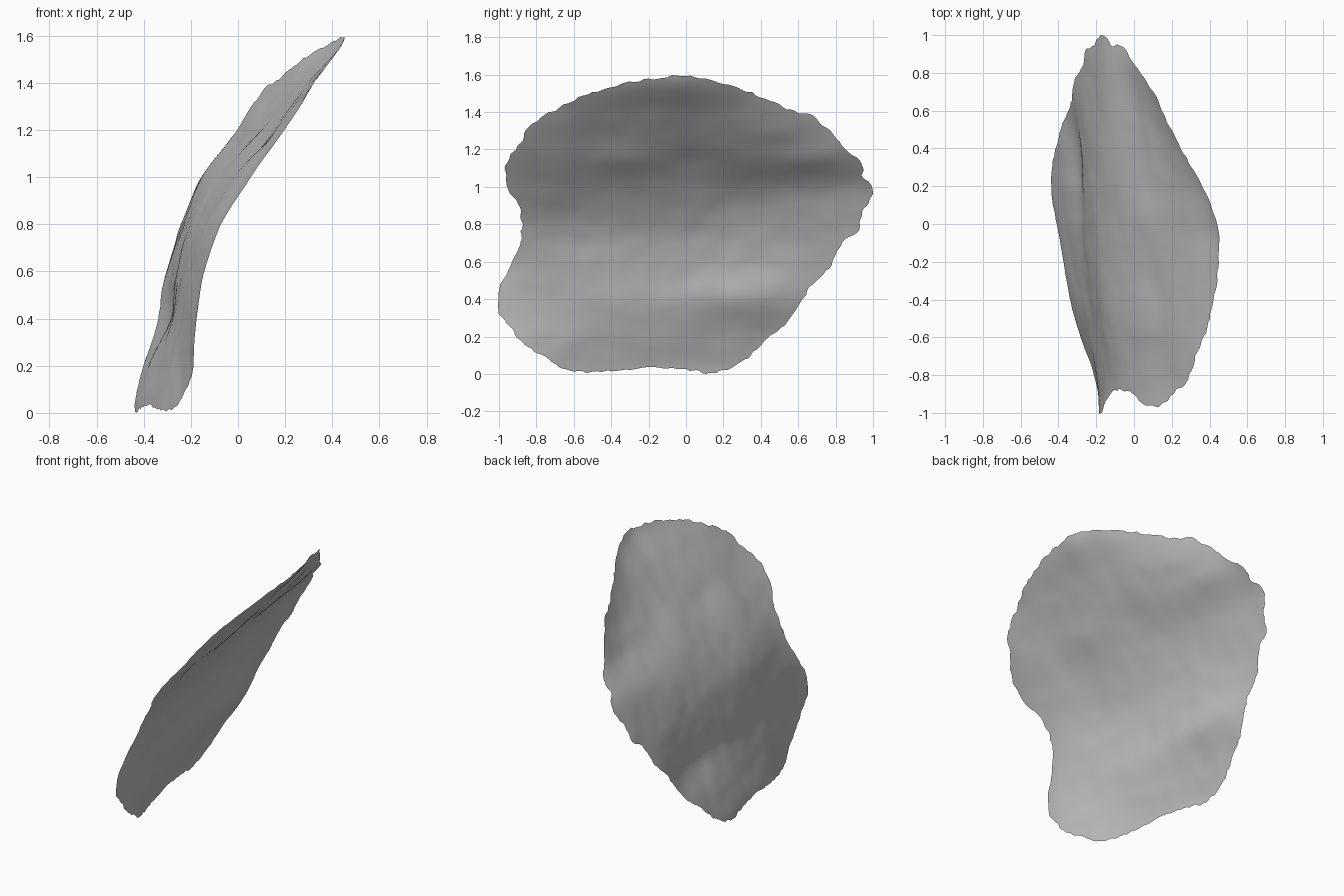
import bpy, bmesh, math
from mathutils import Vector, noise

cube = bpy.data.objects.get("Cube")
if cube:
    bpy.data.objects.remove(cube, do_unlink=True)

# Rim of the sheet, seen from the side (y, z)
RIM = [(0, 1.6), (-.2, 1.58), (-.4, 1.54), (-.6, 1.47), (-.8, 1.36), (-.9, 1.22),
       (-.96, 1.12), (-.95, .99), (-.89, .9), (-.88, .75), (-.93, .6), (-1, .45),
       (-.99, .32), (-.9, .2), (-.78, .11), (-.64, .03), (-.45, .02), (-.2, .04),
       (0, .03), (.14, .01), (.3, .07), (.42, .18), (.56, .3), (.65, .45), (.78, .59),
       (.84, .72), (.92, .76), (.94, .86), (1, .98), (.95, 1.06), (.94, 1.12),
       (.82, 1.25), (.68, 1.38), (.58, 1.41), (.4, 1.49), (.2, 1.56)]
# Depth x at five stations from front to back, one row per 0.2 of height
DEPTH = [(-.2, -.33, -.415, -.47, -.5), (-.19, -.28, -.35, -.405, -.44),
         (-.18, -.235, -.285, -.31, -.39), (-.145, -.195, -.245, -.28, -.31),
         (-.075, -.135, -.18, -.22, -.245), (.05, -.01, -.06, -.12, -.16),
         (.19, .15, .11, .06, -.01), (.32, .31, .275, .19, .06),
         (.43, .45, .44, .28, .13)]
# Soft dents and swellings: y, z, width, height, amount
BUMPS = [(-.35, 1.15, .2, .07, .01), (.03, 1.15, .15, .08, -.01), (.68, 1.14, .15, .07, .01),
         (.5, 1.23, .15, .06, -.008), (.25, .42, .2, .11, .012)]
SEGMENTS, RINGS = 288, 40


def spline(points, t, closed=False):
    """Smooth curve through the points; t counts in points."""
    n = len(points)
    i = math.floor(t) if closed else min(int(t), n - 2)
    u = t - i
    pick = lambda k: Vector(points[k % n if closed else max(0, min(n - 1, k))])
    a, b, c, d = (pick(i + k) for k in (-1, 0, 1, 2))
    return b + (c - a) * u / 2 + (a * 2 - b * 5 + c * 4 - d) * u**2 / 2 \
        + (b * 3 - a - c * 3 + d) * u**3 / 2


def depth(y, z):
    """Sweep of the sheet plus its uneven surface."""
    row = spline(DEPTH, max(0, min(z, 1.6)) / .2)
    station = max(0, min(4, (y + .9) / .45))
    x = spline([(value, 0) for value in row], station).x
    for by, bz, w, h, amount in BUMPS:
        x += amount * math.exp(-((y - by) / w)**2 - ((z - bz) / h)**2)
    x += .006 * noise.noise(Vector((y * 3, z * 4, 2)))
    return x + .003 * noise.noise(Vector((y * 8, z * 9, 5)))


# Sheet: rings shrinking from the ragged rim to the middle
bm = bmesh.new()
centre = Vector((0, .8))


def add_vert(p):
    return bm.verts.new((depth(p.x, p.y), p.x, p.y))


rings = []
for r in range(RINGS):
    scale = 1 - r / RINGS
    ring = []
    for k in range(SEGMENTS):
        p = spline(RIM, k * len(RIM) / SEGMENTS, closed=True)
        ragged = 1 + .02 * noise.noise(Vector((p.x * 22, p.y * 22, 0))) * scale**8
        ring.append(add_vert(centre + (p - centre) * scale * ragged))
    rings.append(ring)
hub = add_vert(centre)
for k in range(SEGMENTS):
    n = (k + 1) % SEGMENTS
    for outer, inner in zip(rings, rings[1:]):
        bm.faces.new((outer[k], outer[n], inner[n], inner[k]))
    bm.faces.new((rings[-1][k], rings[-1][n], hub))
bmesh.ops.recalc_face_normals(bm, faces=bm.faces)
lowest = min(v.co.z for v in bm.verts)
bmesh.ops.translate(bm, verts=bm.verts, vec=(0, 0, -lowest))

mesh = bpy.data.meshes.new("curved_sheet")
bm.to_mesh(mesh)
bm.free()
sheet = bpy.data.objects.new("curved_sheet", mesh)
bpy.context.collection.objects.link(sheet)

# Plain grey material
grey = bpy.data.materials.new("plain_grey")
grey.use_nodes = True
grey.diffuse_color = (.53, .53, .53, 1)
grey.node_tree.nodes["Principled BSDF"].inputs["Base Color"].default_value = (.53, .53, .53, 1)
mesh.materials.append(grey)

bpy.context.view_layer.objects.active = sheet
sheet.select_set(True)
bpy.ops.object.shade_smooth()
